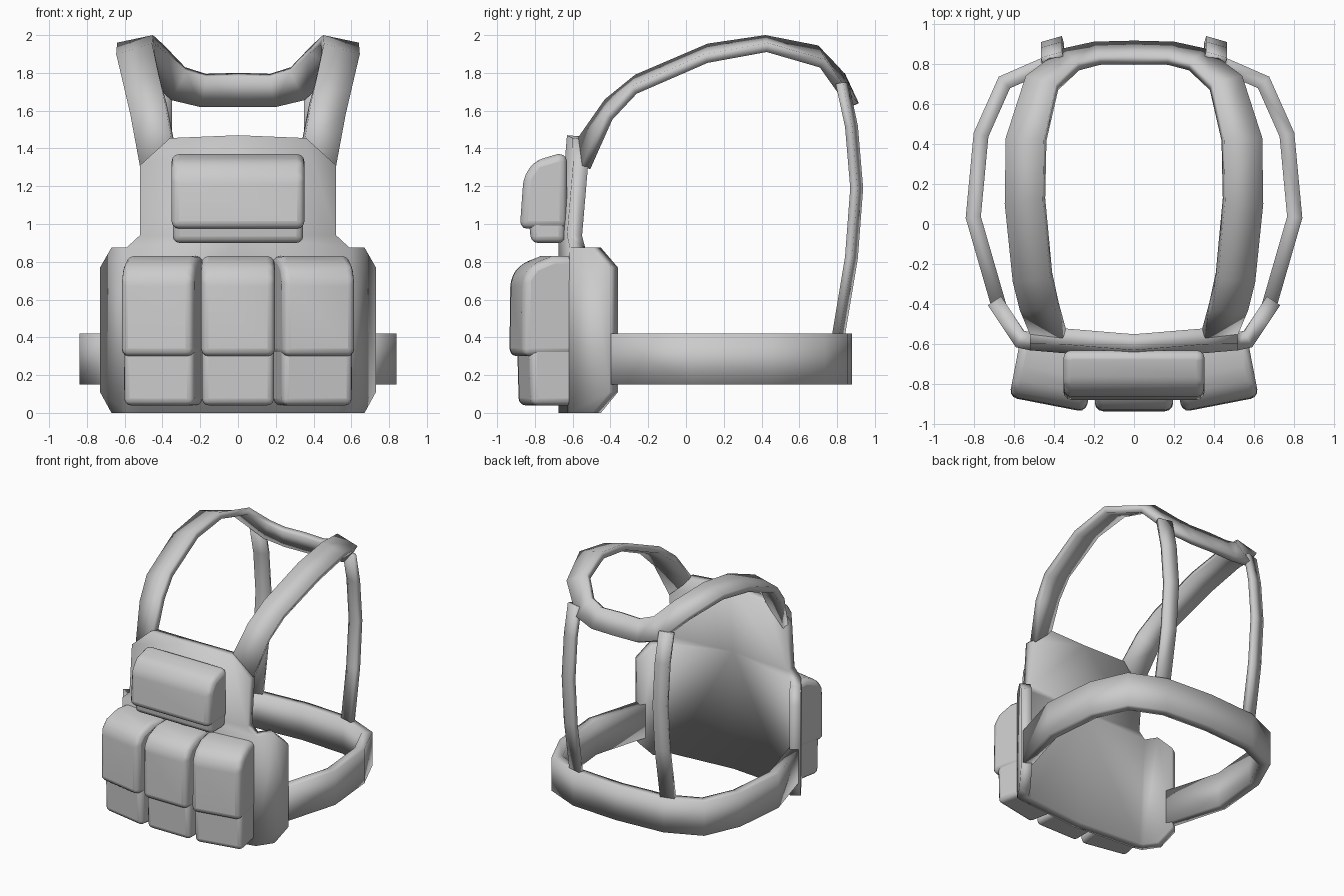
import bpy, bmesh, math
from mathutils import Vector, Matrix

cube = bpy.data.objects.get("Cube")
if cube:
    bpy.data.objects.remove(cube, do_unlink=True)

GREY = (0.6, 0.6, 0.6, 1.0)
mat = bpy.data.materials.new("plain grey")
mat.use_nodes = True
mat.diffuse_color = GREY
mat.node_tree.nodes["Principled BSDF"].inputs["Base Color"].default_value = GREY


def finish(name, bm, mirror=False, thick=0, bevel=0, angle=30):
    me = bpy.data.meshes.new(name)
    bm.to_mesh(me)
    bm.free()
    me.materials.append(mat)
    ob = bpy.data.objects.new(name, me)
    bpy.context.collection.objects.link(ob)
    if mirror:
        m = ob.modifiers.new("mirror", "MIRROR")
        m.merge_threshold = 0.002
    if thick:
        s = ob.modifiers.new("thickness", "SOLIDIFY")
        s.thickness, s.offset, s.use_even_offset = thick, -1, True
    if bevel:
        b = ob.modifiers.new("soft_edges", "BEVEL")
        b.width, b.segments, b.limit_method = bevel, 3, "ANGLE"
        b.angle_limit = math.radians(28)
    bpy.ops.object.select_all(action="DESELECT")
    ob.select_set(True)
    bpy.context.view_layer.objects.active = ob
    bpy.ops.object.shade_smooth_by_angle(angle=math.radians(angle))
    return ob


def ribbon(name, stations, thick):
    """Band through pairs of edge points, mirrored and thickened inwards."""
    bm = bmesh.new()
    rows = [(bm.verts.new(a), bm.verts.new(b)) for a, b in stations]
    for (a, b), (c, d) in zip(rows, rows[1:]):
        bm.faces.new((a, b, d, c))
    return finish(name, bm, mirror=True, thick=thick)


def interp(x, pts):
    for (x0, y0), (x1, y1) in zip(pts, pts[1:]):
        if x <= x1:
            return y0 + (y1 - y0) * (x - x0) / (x1 - x0)
    return pts[-1][1]


def block(name, profile, half, bevel, move=(0, 0, 0), turn=0):
    """Side profile (y, z) extruded across x, with soft edges."""
    bm = bmesh.new()
    f = bm.faces.new([bm.verts.new((-half, y, z)) for y, z in profile])
    ext = bmesh.ops.extrude_face_region(bm, geom=[f])
    bmesh.ops.translate(bm, vec=(2 * half, 0, 0),
                        verts=[v for v in ext["geom"] if isinstance(v, bmesh.types.BMVert)])
    bmesh.ops.recalc_face_normals(bm, faces=bm.faces[:])
    bm.transform(Matrix.Translation(move) @ Matrix.Rotation(turn, 4, "Z"))
    return finish(name, bm, bevel=bevel, angle=40)


# Chest panel: half outline, cut into columns, then bent around the body
outline = [(0, 0), (0.67, 0), (0.73, 0.11), (0.73, 0.77), (0.67, 0.875), (0.59, 0.875),
           (0.52, 0.94), (0.52, 1.31), (0.36, 1.455), (0, 1.47)]
bm = bmesh.new()
bm.faces.new([bm.verts.new((x, 0, z)) for x, z in outline])
for co, no in (((0.52, 0, 0), (1, 0, 0)), ((0.59, 0, 0), (1, 0, 0)), ((0, 0, 0.94), (0, 0, 1))):
    bmesh.ops.bisect_plane(bm, geom=bm.verts[:] + bm.edges[:] + bm.faces[:],
                           plane_co=co, plane_no=no, dist=1e-4)
bend = [(0, -0.675), (0.52, -0.63), (0.59, -0.615), (0.73, -0.405)]
for v in bm.verts:
    v.co.y = interp(v.co.x, bend) + 0.045 * max(0, v.co.z - 0.94) / 0.53
finish("chest_panel", bm, mirror=True, thick=0.08)

# Waist belt
path = [(0.71, -0.42), (0.84, 0.03), (0.80, 0.455), (0.675, 0.735), (0.40, 0.855), (0, 0.88)]
belt = [((x, y, 0.42), (x, y, 0.15)) for x, y in path]
ribbon("waist_belt", belt, 0.075)

# Shoulder straps joined by a yoke behind the neck: neck edge, outer edge
ribbon("shoulder_strap", [
    ((0.355, -0.57, 1.46), (0.52, -0.55, 1.31)),
    ((0.39, -0.43, 1.66), (0.57, -0.43, 1.58)),
    ((0.42, -0.27, 1.79), (0.605, -0.29, 1.73)),
    ((0.455, 0.115, 1.955), (0.645, 0.10, 1.90)),
    ((0.45, 0.42, 2.0), (0.64, 0.43, 1.96)),
    ((0.39, 0.70, 1.945), (0.54, 0.74, 1.87)),
    ((0.28, 0.81, 1.83), (0.36, 0.875, 1.68)),
    ((0.17, 0.84, 1.795), (0.20, 0.91, 1.64)),
    ((0, 0.84, 1.80), (0, 0.915, 1.64))], 0.05)

# Upright straps down the back
back = [(0.86, 1.75), (0.91, 1.52), (0.938, 1.19), (0.91, 0.82), (0.84, 0.40)]
ribbon("back_strap", [((0.36, y, z), (0.465, y - 0.03, z)) for y, z in back], 0.04)

# Three lower pouches, the outer two turned around the body
lower_body = [(0.16, 0.04), (-0.115, 0.04), (-0.125, 0.40), (0.16, 0.40)]
lower_flap = [(0.16, 0.83), (0.0, 0.83), (-0.11, 0.785), (-0.16, 0.71), (-0.165, 0.30), (0.16, 0.30)]
for side, x, y in (("centre", 0, -0.77), ("left", 0.40, -0.74), ("right", -0.40, -0.74)):
    turn = math.radians(11) * ((x > 0) - (x < 0))
    block(side + "_pouch_body", lower_body, 0.19, 0.035, (x, y, 0), turn)
    block(side + "_pouch_flap", lower_flap, 0.195, 0.04, (x, y, 0), turn)

# Wide upper pouch
block("upper_pouch_body", [(-0.64, 0.90), (-0.82, 0.90), (-0.84, 1.10), (-0.64, 1.10)], 0.345, 0.035)
block("upper_pouch_flap", [(-0.63, 1.37), (-0.68, 1.37), (-0.80, 1.335), (-0.86, 1.25),
                           (-0.88, 0.975), (-0.63, 0.975)], 0.352, 0.04)
